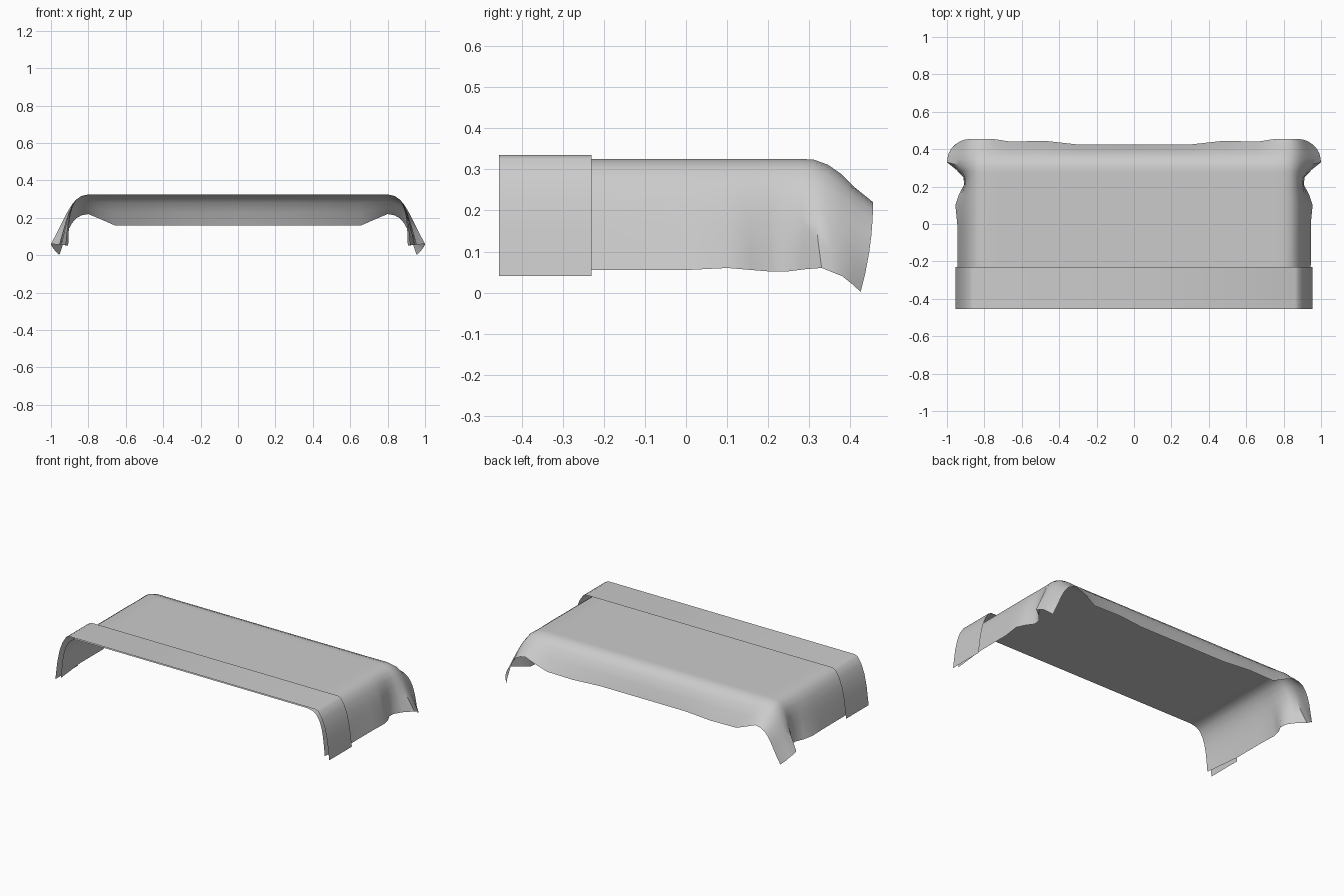
import bpy, bmesh, math

cube = bpy.data.objects.get("Cube")
if cube:
    bpy.data.objects.remove(cube)

cloth = bpy.data.materials.new("light_grey_cloth")
cloth.use_nodes = True
grey = (0.6, 0.6, 0.6, 1)
cloth.diffuse_color = grey
cloth.node_tree.nodes["Principled BSDF"].inputs["Base Color"].default_value = grey


def lerp(a, b, t):
    return a + (b - a) * t


def sheet(name, rows):
    """Open smooth cloth lofted through half sections (centre to hem), mirrored in x."""
    bm = bmesh.new()
    grid = []
    for half in rows:
        full = [(-x, y, z) for x, y, z in reversed(half[1:])] + half
        grid.append([bm.verts.new(p) for p in full])
    for a, b in zip(grid, grid[1:]):
        for i in range(len(a) - 1):
            bm.faces.new((a[i], a[i + 1], b[i + 1], b[i]))
    mesh = bpy.data.meshes.new(name)
    bm.to_mesh(mesh)
    bm.free()
    mesh.materials.append(cloth)
    obj = bpy.data.objects.new(name, mesh)
    bpy.context.collection.objects.link(obj)
    bpy.ops.object.select_all(action='DESELECT')
    obj.select_set(True)
    bpy.context.view_layer.objects.active = obj
    bpy.ops.object.shade_smooth_by_angle(angle=math.radians(50))
    return obj


# Top of the blanket: x, then the ripple in y and z that the back hem gets there
TOP = [(0, 0, 0), (.3, 0, 0), (.48, .02, 0), (.66, .015, 0), (.74, .028, .035), (.8, .03, .06)]
# Rounded shoulder and hanging side: fraction outward, fraction downward
SIDE = [(.35, .03), (.6, .1), (.78, .22), (.9, .38), (.96, .56), (.99, .78), (1, 1)]
SHOULDER, WALL = TOP[-1][0], .905


def blanket_row(y, z, hem_x, hem_y, hem_z):
    ripple = max(0, (y - .3) / .125) ** 4
    row = [(x, y + dy * ripple, z + dz * ripple) for x, dy, dz in TOP]
    _, y0, z0 = row[-1]
    for out, down in SIDE:
        flare = (hem_x - WALL) * down ** 1.5
        row.append((lerp(SHOULDER, WALL, out) + flare,
                    lerp(y0, hem_y, down ** 2), lerp(z0, hem_z, down)))
    return row


# Draped blanket: top y, top z, then the side hem x, y, z
STATIONS = [
    (-.45, .325, .92, -.45, .055), (-.22, .325, .945, -.22, .055),
    (0, .325, .945, 0, .055), (.1, .325, .955, .1, .06),
    (.15, .325, .935, .16, .055), (.2, .325, .908, .21, .051),
    (.25, .325, .912, .25, .052), (.28, .325, .95, .29, .057),
    (.31, .324, 1, .33, .06), (.345, .31, .997, .355, .05),
    (.375, .28, .99, .38, .04), (.4, .23, .975, .405, .02),
    (.425, .16, .955, .425, .002)]
sheet("blanket", [blanket_row(*s) for s in STATIONS])

# Folded-over band lying across the front of the blanket
BAND = [(0, .335), (.86, .335), (.88, .325), (.905, .285), (.925, .23), (.94, .16), (.955, .04)]
sheet("folded_band", [[(x, y, z) for x, z in BAND] for y in (-.455, -.23)])
